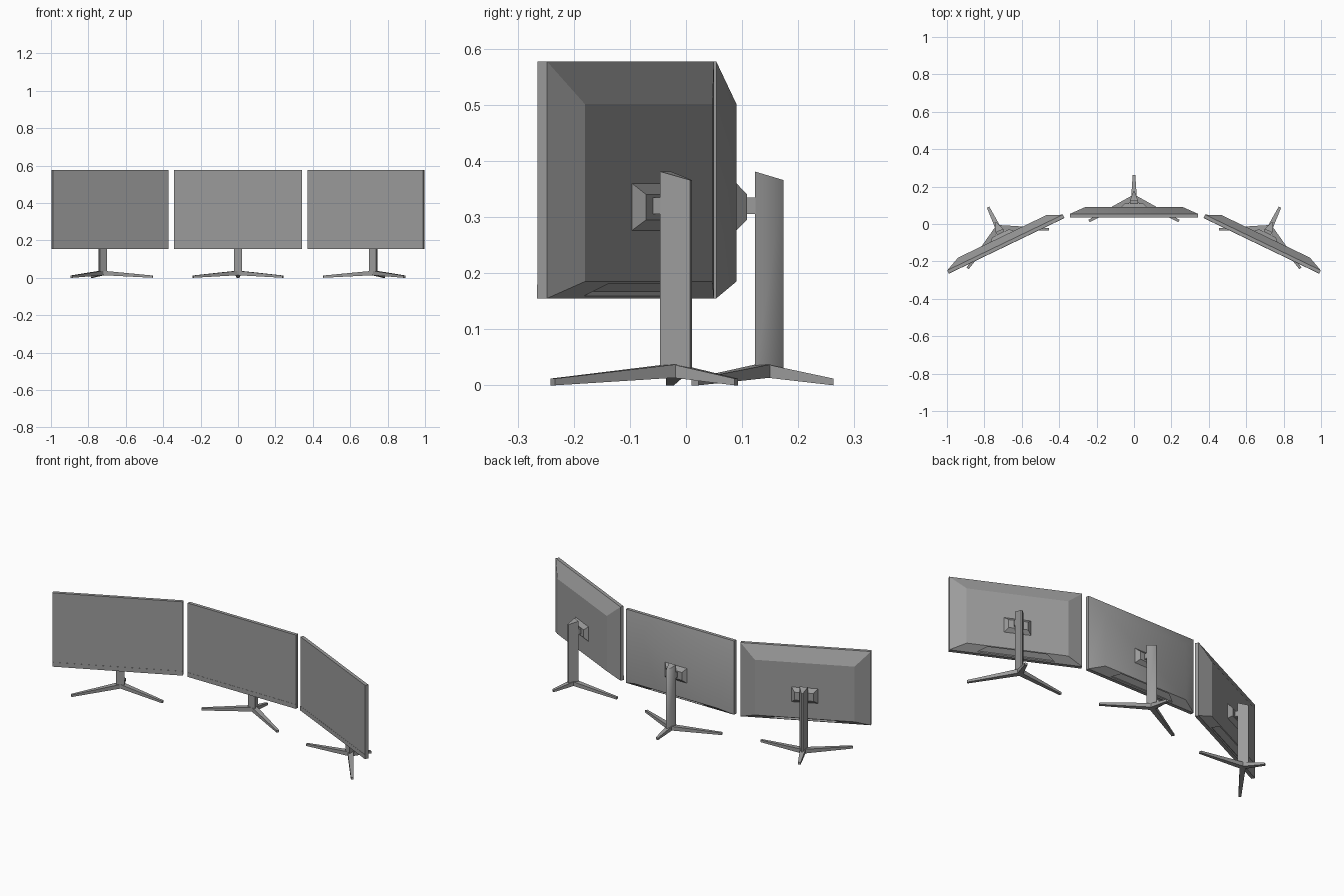
import bpy, bmesh, math
from mathutils import Vector

if "Cube" in bpy.data.objects:
    bpy.data.objects.remove(bpy.data.objects["Cube"])

PLACES = [("centre", (0, 0.035, 0), 0),
          ("right", (0.681, -0.116, 0), -25.7),
          ("left", (-0.681, -0.116, 0), 25.7)]

dark = bpy.data.materials.new("dark_grey")
dark.diffuse_color = (0.33, 0.33, 0.33, 1)
dark.use_nodes = True
dark.node_tree.nodes["Principled BSDF"].inputs["Base Color"].default_value = dark.diffuse_color


def finish(name, bm, smooth=None):
    """Place one part on all three monitors; the centre one may be smooth."""
    bmesh.ops.recalc_face_normals(bm, faces=bm.faces)
    me = bpy.data.meshes.new(name)
    bm.to_mesh(me)
    bm.free()
    me.materials.append(dark)
    for side, loc, ang in PLACES:
        data = me
        if smooth and side == "centre":
            data = me.copy()
            data.shade_smooth()
            data.set_sharp_from_angle(angle=math.radians(smooth))
        ob = bpy.data.objects.new(f"{side}_{name}", data)
        ob.location = loc
        ob.rotation_euler.z = math.radians(ang)
        bpy.context.collection.objects.link(ob)


def loft(bm, rings):
    """Skin closed rings of points and cap both ends; returns side faces."""
    vs = [[bm.verts.new(p) for p in r] for r in rings]
    n = len(vs[0])
    sides = []
    for a, b in zip(vs, vs[1:]):
        for i in range(n):
            j = (i + 1) % n
            sides.append(bm.faces.new((a[i], a[j], b[j], b[i])))
    bm.faces.new(vs[0])
    bm.faces.new(vs[-1])
    return sides


def rect(w, y, z0, z1):
    return [(-w, y, z0), (w, y, z0), (w, y, z1), (-w, y, z1)]


# Screen slab with a thin rim
bm = bmesh.new()
loft(bm, [rect(0.343, 0, 0.155, 0.577), rect(0.343, 0.019, 0.155, 0.577)])
finish("screen_panel", bm)

# Chin strip along the lower front edge
bm = bmesh.new()
loft(bm, [rect(0.343, -0.001, 0.155, 0.18), rect(0.343, 0.001, 0.155, 0.18)])
finish("chin_strip", bm)

# Tapered back housing with a trapezoid recess in the bottom slope
bm = bmesh.new()
low, high = rect(0.343, 0.019, 0.155, 0.577), rect(0.262, 0.055, 0.185, 0.501)
bottom = loft(bm, [low, high])[0]
bm.normal_update()


def slope(x, t):
    return Vector((x, 0.019 + 0.036 * t, 0.155 + 0.03 * t))


bmesh.ops.inset_individual(bm, faces=[bottom], thickness=0.005)
targets = [slope(x, t) for x, t in ((-0.2, 0.15), (0.2, 0.15), (0.155, 0.88), (-0.155, 0.88))]
for v in bottom.verts:
    near_back = v.co.y > 0.037
    right = v.co.x > 0
    v.co = targets[(2 if right else 3) if near_back else (1 if right else 0)]
new = bmesh.ops.extrude_discrete_faces(bm, faces=[bottom])["faces"][0]
bmesh.ops.translate(bm, verts=new.verts, vec=(0, -0.003, 0.008))
finish("back_housing", bm, 40)

# Mount: stepped pyramid and short neck
bm = bmesh.new()
loft(bm, [rect(0.07, 0.054, 0.275, 0.361), rect(0.05, 0.074, 0.295, 0.34)])
loft(bm, [rect(0.022, 0.07, 0.305, 0.335), rect(0.022, 0.0885, 0.305, 0.335)])
finish("mount", bm)

# Wedge-section post with a sloping top
bm = bmesh.new()
section = [(-0.022, 0.088), (0.022, 0.088), (0.004, 0.139), (-0.004, 0.139)]
loft(bm, [[(x, y, 0.018) for x, y in section],
          [(x, y, 0.381 - (y - 0.088) * 0.3) for x, y in section]])
finish("post", bm, 80)

# Three tapered legs meeting at the hub
bm = bmesh.new()
hub = Vector((0, 0.106, 0))
for tip in ((0.241, -0.019), (-0.241, -0.019), (0, 0.228)):
    end = Vector((*tip, 0))
    d = (end - hub).normalized()
    side = Vector((-d.y, d.x, 0))
    rings = []
    for p, w, z0, z1 in ((hub, 0.015, 0.014, 0.038), (end, 0.007, 0, 0.012)):
        rings.append([p + side * s * w + Vector((0, 0, z))
                      for s, z in ((-1, z0), (1, z0), (1, z1), (-1, z1))])
    loft(bm, rings)
finish("stand_legs", bm)
